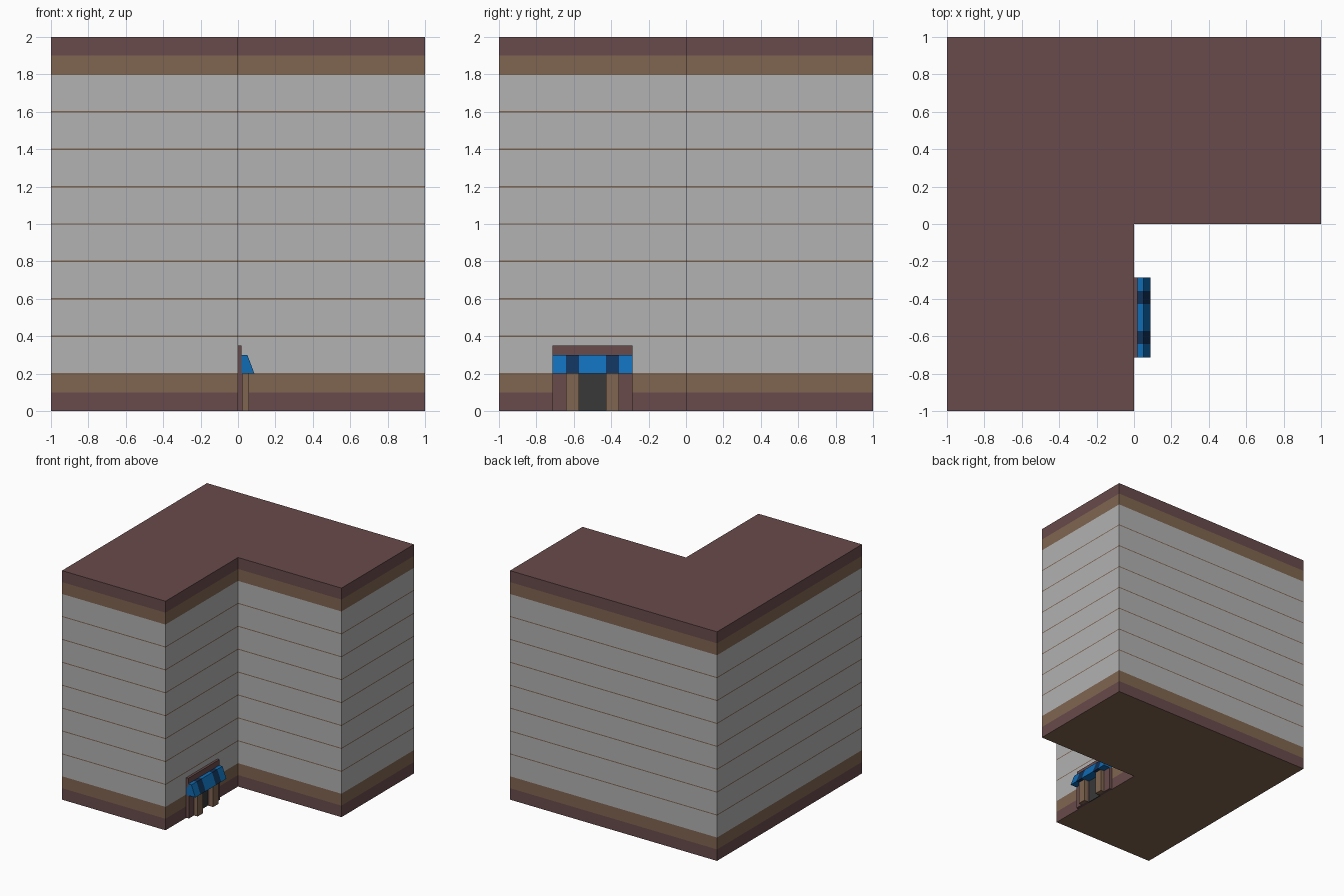
import bpy, bmesh

if "Cube" in bpy.data.objects:
    bpy.data.objects.remove(bpy.data.objects["Cube"])

BAY = 1 / 7        # window column pitch
FLOOR = 0.2        # storey height
FOOT = [(-1, -1), (0, -1), (0, 0), (1, 0), (1, 1), (-1, 1)]  # L plan, anticlockwise


def material(name, rgb):
    m = bpy.data.materials.new(name)
    m.diffuse_color = (*rgb, 1)
    m.use_nodes = True
    m.node_tree.nodes["Principled BSDF"].inputs["Base Color"].default_value = m.diffuse_color
    return m


MAROON = material("maroon", (0.141, 0.070, 0.070))
TAN = material("tan", (0.216, 0.130, 0.080))
GLASS = material("window_grey", (0.445, 0.445, 0.445))
BLUE = material("awning_blue", (0.005, 0.150, 0.460))
NAVY = material("awning_navy", (0.005, 0.032, 0.102))
DARK = material("door_dark", (0.040, 0.040, 0.040))


def finish(name, bm, *mats):
    me = bpy.data.meshes.new(name)
    bm.to_mesh(me)
    bm.free()
    for m in mats:
        me.materials.append(m)
    ob = bpy.data.objects.new(name, me)
    bpy.context.collection.objects.link(ob)
    return ob


def edges_of(points):
    return zip(points, points[1:] + points[:1])


def plan_face(name, z, mat, up):
    bm = bmesh.new()
    pts = FOOT if up else FOOT[::-1]
    bm.faces.new([bm.verts.new((x, y, z)) for x, y in pts])
    finish(name, bm, mat)


def wall_band(name, z0, z1, mat):
    bm = bmesh.new()
    lo = [bm.verts.new((x, y, z0)) for x, y in FOOT]
    hi = [bm.verts.new((x, y, z1)) for x, y in FOOT]
    for (a, b), (d, c) in zip(edges_of(lo), edges_of(hi)):
        bm.faces.new((a, b, c, d))
    finish(name, bm, mat)


def window_walls(z0, storeys):
    bm = bmesh.new()
    for (ax, ay), (bx, by) in edges_of(FOOT):
        n = round((abs(bx - ax) + abs(by - ay)) / BAY)
        for i in range(n):
            ends = [(ax + (bx - ax) * t, ay + (by - ay) * t) for t in (i / n, (i + 1) / n)]
            for s in range(storeys):
                lo, hi = z0 + s * FLOOR, z0 + (s + 1) * FLOOR
                corners = [(*ends[0], lo), (*ends[1], lo), (*ends[1], hi), (*ends[0], hi)]
                bm.faces.new([bm.verts.new(c) for c in corners])
    panes = list(bm.faces)
    bmesh.ops.inset_individual(bm, faces=panes, thickness=0.011)
    # panes are flush with the wall, with slightly taller horizontal frames
    for f in panes:
        f.material_index = 1
        mid = f.calc_center_median().z
        for v in f.verts:
            v.co.z += 0.004 if v.co.z < mid else -0.004
    bmesh.ops.remove_doubles(bm, verts=bm.verts, dist=0.0005)
    finish("window_walls", bm, TAN, GLASS)


def prism_y(name, profile, y0, y1, mat):
    """Extrude an x-z profile along y."""
    bm = bmesh.new()
    face = bm.faces.new([bm.verts.new((x, y0, z)) for x, z in profile])
    ext = bmesh.ops.extrude_face_region(bm, geom=[face])["geom"]
    for v in ext:
        if isinstance(v, bmesh.types.BMVert):
            v.co.y = y1
    bmesh.ops.recalc_face_normals(bm, faces=bm.faces)
    finish(name, bm, mat)


def box(name, x0, x1, y0, y1, z0, z1, mat):
    prism_y(name, [(x0, z0), (x1, z0), (x1, z1), (x0, z1)], y0, y1, mat)


# Main block
plan_face("underside", 0, TAN, False)
wall_band("base_plinth", 0, 0.1, MAROON)
wall_band("lower_trim", 0.1, 0.2, TAN)
window_walls(0.2, 8)
wall_band("upper_trim", 1.8, 1.9, TAN)
wall_band("cornice", 1.9, 2, MAROON)
plan_face("roof", 2, MAROON, True)

# Entrance on the inner wall: y positions sit on half bays
H = BAY / 2
Y = [-0.5 + k * H for k in (-3, -2, -1, 1, 2, 3)]
box("entrance_sign_board", 0, 0.02, Y[0], Y[5], 0.2, 0.35, MAROON)
box("entrance_jamb_left", 0, 0.025, Y[0], Y[2], 0, 0.2, MAROON)
box("entrance_jamb_right", 0, 0.025, Y[3], Y[5], 0, 0.2, MAROON)
box("door", 0, 0.01, Y[2], Y[3], 0, 0.2, DARK)
box("pillar_left", 0.025, 0.06, Y[1], Y[2], 0, 0.2, TAN)
box("pillar_right", 0.025, 0.06, Y[3], Y[4], 0, 0.2, TAN)

# Striped awning
AWNING = [(0.005, 0.2), (0.088, 0.2), (0.05, 0.3), (0.005, 0.3)]
for i in range(5):
    prism_y(f"awning_stripe_{i + 1}", AWNING, Y[i], Y[i + 1], NAVY if i % 2 else BLUE)
